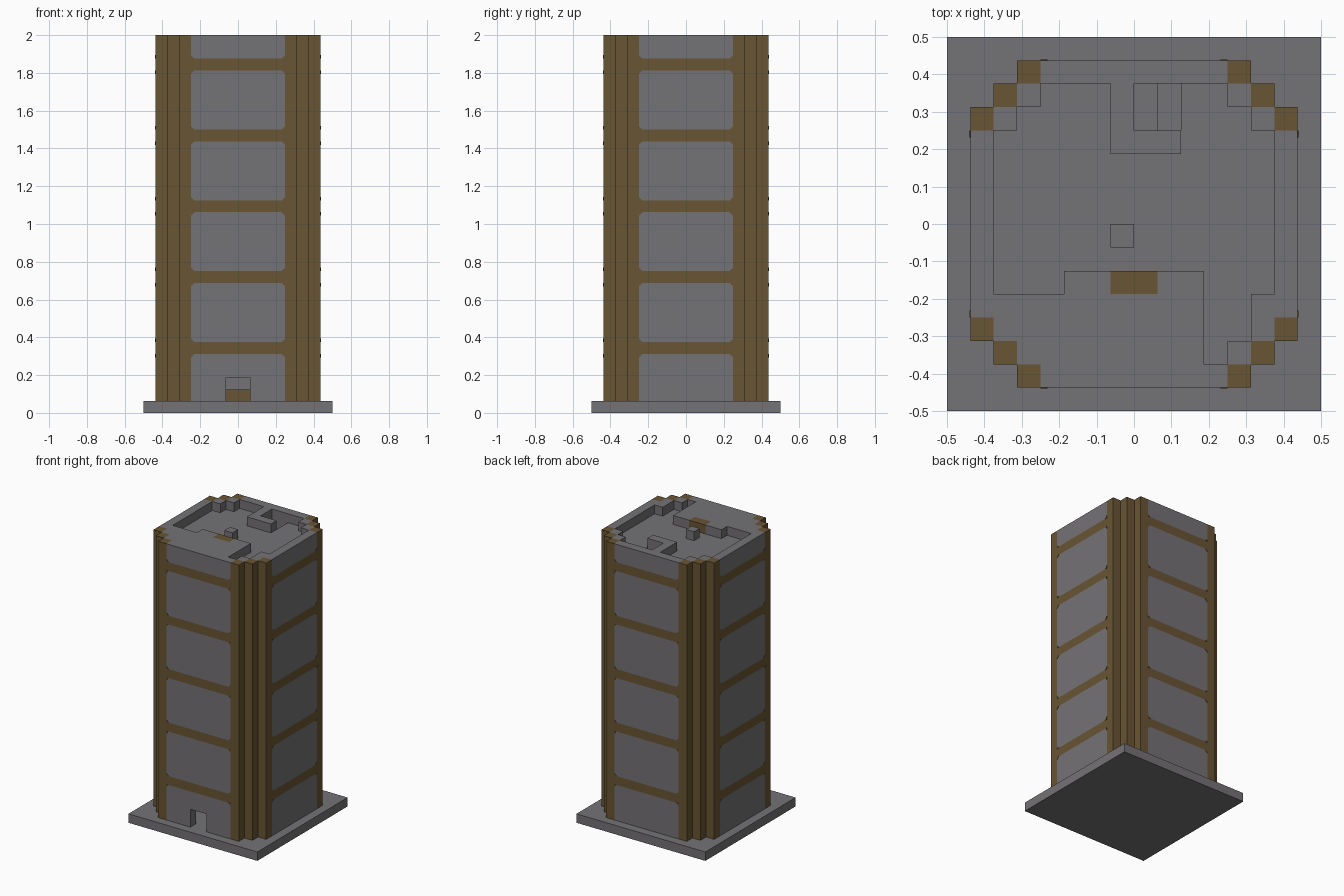
import bpy
import bmesh
from math import pi
from mathutils import Matrix, Vector

U = 1 / 16  # block size

cube = bpy.data.objects.get("Cube")
if cube:
    bpy.data.objects.remove(cube, do_unlink=True)


def material(name, rgb):
    m = bpy.data.materials.new(name)
    m.use_nodes = True
    m.diffuse_color = (*rgb, 1)
    bsdf = next(n for n in m.node_tree.nodes if n.type == "BSDF_PRINCIPLED")
    bsdf.inputs["Base Color"].default_value = (*rgb, 1)
    bsdf.inputs["Roughness"].default_value = 0.9
    return m


STONE = material("stone grey", (0.175, 0.168, 0.178))
WOOD = material("timber brown", (0.138, 0.089, 0.033))


def finish(name, bm, mat):
    bmesh.ops.recalc_face_normals(bm, faces=bm.faces)
    bmesh.ops.scale(bm, vec=(U, U, U), verts=bm.verts)
    me = bpy.data.meshes.new(name)
    bm.to_mesh(me)
    bm.free()
    me.materials.append(mat)
    bpy.context.collection.objects.link(bpy.data.objects.new(name, me))


def add_box(bm, x0, x1, y0, y1, z0, z1, turn=0):
    lo, hi = Vector((x0, y0, z0)), Vector((x1, y1, z1))
    place = Matrix.Translation((lo + hi) / 2) @ Matrix.Diagonal((*(hi - lo), 1))
    bmesh.ops.create_cube(bm, size=1, matrix=Matrix.Rotation(turn * pi / 2, 4, "Z") @ place)


def boxes(name, mat, items):
    bm = bmesh.new()
    for item in items:
        add_box(bm, *item)
    finish(name, bm, mat)


TOP = 32
BANDS = range(5, TOP, 6)

# Ground slab
boxes("ground_slab", STONE, [(-8, 8, -8, 8, 0, 1)])

# Stepped timber corner posts and the stone infill behind them
posts, infill = [], []
for turn in range(4):
    for x, y in ((4, 6), (5, 5), (6, 4)):
        posts.append((x, x + 1, y, y + 1, 1, TOP, turn))
    for x, y in ((4, 5), (5, 4)):
        infill.append((x, x + 1, y, y + 1, 1, TOP, turn))
boxes("corner_posts", WOOD, posts)
boxes("corner_infill", STONE, infill)

# Stone wall panels between timber bands; the front one has a doorway
panels, bands = [], []
for turn in range(4):
    bottom = 1
    for band in BANDS:
        if turn == 0 and bottom == 1:
            panels += [(-4, -1, -7, -6, 1, 5), (1, 4, -7, -6, 1, 5),
                       (-1, 1, -7, -6, 3, 5)]
        else:
            panels.append((-4, 4, -7, -6, bottom, band, turn))
        bands.append((-4, 4, -7, -6, band, band + 1, turn))
        bottom = band + 1
    panels.append((-4, 4, -7, -6, bottom, TOP, turn))
boxes("wall_panels", STONE, panels)
boxes("wall_bands", WOOD, bands)

# Tiny painted corner trims that soften the panel corners
bm = bmesh.new()
for turn in range(4):
    rot = Matrix.Rotation(turn * pi / 2, 3, "Z")
    for band in BANDS:
        for side in (-1, 1):
            for z, up in ((band, -1), (band + 1, 1)):
                tri = [(4, z), (3.7, z), (4, z + 0.3 * up)]
                rings = [[bm.verts.new(rot @ Vector((side * x, y, h))) for x, h in tri]
                         for y in (-7.04, -7)]
                bm.faces.new(rings[0])
                bm.faces.new(rings[1][::-1])
                for i in range(3):
                    j = (i + 1) % 3
                    bm.faces.new((rings[0][i], rings[0][j], rings[1][j], rings[1][i]))
finish("panel_corner_trims", bm, WOOD)

# Storey floors
floors = []
for z in range(6, 30, 6):
    floors.append((-6, 6, -4, 4, z, z + 1))
    for turn in (0, 2):
        floors += [(-5, 5, 4, 5, z, z + 1, turn), (-4, 4, 5, 6, z, z + 1, turn)]
boxes("storey_floors", STONE, floors)

# Roof floor, open above the stair well
boxes("roof_floor", STONE, [(x0, x1, y0, y1, 30, 31) for x0, x1, y0, y1 in (
    (-6, 6, -4, 4), (-5, 5, -5, -4), (-4, 4, -6, -5),
    (-5, 0, 4, 5), (2, 5, 4, 5), (-4, 0, 5, 6), (2, 4, 5, 6))])

# Stair well steps and its guard wall
boxes("roof_stairs", STONE, [(1, 2, 4, 6, 29, 30), (0, 1, 4, 6, 28, 29)])
boxes("stair_guard", STONE, [(-1, 0, 3, 6, 31, TOP), (0, 2, 3, 4, 31, TOP)])

# Raised front part of the roof and the small centre block
boxes("roof_terrace", STONE, [(x0, x1, y0, y1, 31, TOP) for x0, x1, y0, y1 in (
    (-3, -1, -3, -2), (1, 3, -3, -2), (-6, 3, -4, -3),
    (-5, 3, -5, -4), (-4, 3, -6, -5), (5, 6, -4, -3))])
boxes("centre_block", STONE, [(-1, 0, -1, 0, 31, TOP)])

# Timber counters on the roof and inside the doorway
boxes("timber_counters", WOOD, [(-1, 1, -3, -2, z, z + 1) for z in (1, 31)])
